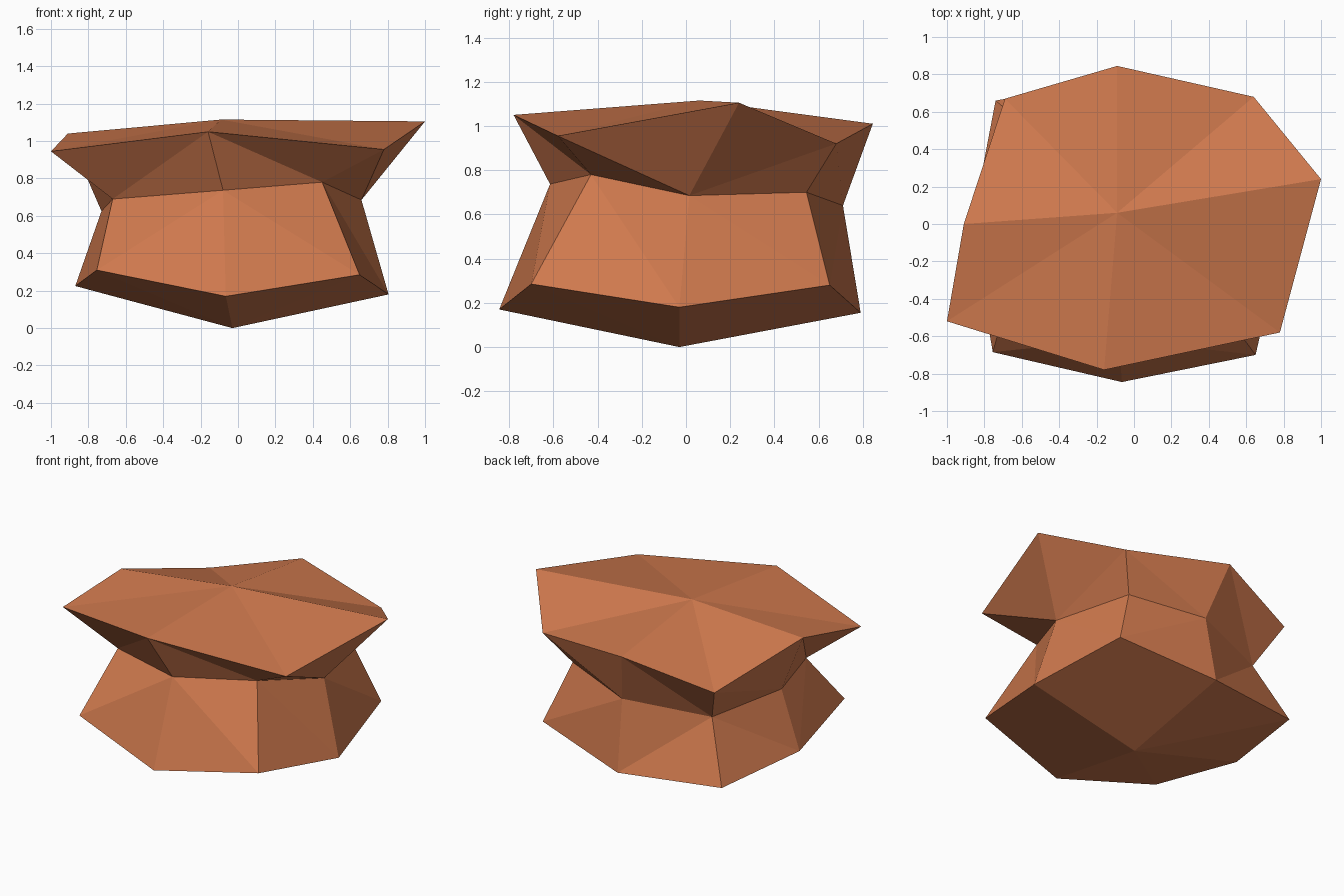
import bpy, bmesh

if "Cube" in bpy.data.objects:
    bpy.data.objects.remove(bpy.data.objects["Cube"])

# Irregular eight-sided rings, counter-clockwise starting at the right (+x)
base_ring = [(0.805, -0.03, 0.18), (0.66, 0.65, 0.28), (-0.02, 0.79, 0.155), (-0.74, 0.66, 0.19),
             (-0.87, -0.02, 0.225), (-0.755, -0.685, 0.31), (-0.065, -0.845, 0.17), (0.65, -0.70, 0.285)]
waist_ring = [(0.66, 0.015, 0.685), (0.50, 0.545, 0.70), (0.0, 0.71, 0.64), (-0.56, 0.51, 0.585),
              (-0.73, -0.02, 0.625), (-0.67, -0.38, 0.69), (-0.08, -0.615, 0.737), (0.45, -0.43, 0.78)]
cap_ring = [(1.0, 0.24, 1.105), (0.64, 0.68, 0.92), (-0.09, 0.845, 1.01), (-0.69, 0.67, 0.85),
            (-0.91, 0.0, 1.04), (-1.0, -0.52, 0.945), (-0.16, -0.78, 1.05), (0.78, -0.58, 0.955)]

clay = bpy.data.materials.new("terracotta")
clay.diffuse_color = (0.62, 0.19, 0.075, 1)
clay.use_nodes = True
clay.node_tree.nodes["Principled BSDF"].inputs["Base Color"].default_value = clay.diffuse_color

bm = bmesh.new()
rings = [[bm.verts.new(p) for p in ring] for ring in (base_ring, waist_ring, cap_ring)]
bottom = bm.verts.new((-0.03, -0.03, 0))
top = bm.verts.new((-0.09, 0.06, 1.115))

# Side bands between rings, plus fans closing bottom and top
bands = []
for i in range(8):
    j = (i + 1) % 8
    for lo, hi in zip(rings, rings[1:]):
        bands.append(bm.faces.new((lo[i], lo[j], hi[j], hi[i])))
    bm.faces.new((bottom, rings[0][j], rings[0][i]))
    bm.faces.new((top, rings[2][i], rings[2][j]))
bmesh.ops.triangulate(bm, faces=bands, quad_method='SHORT_EDGE')
bmesh.ops.recalc_face_normals(bm, faces=bm.faces)

mesh = bpy.data.meshes.new("waisted_rock")
bm.to_mesh(mesh)
bm.free()
mesh.materials.append(clay)
rock = bpy.data.objects.new("waisted_rock", mesh)
bpy.context.collection.objects.link(rock)
